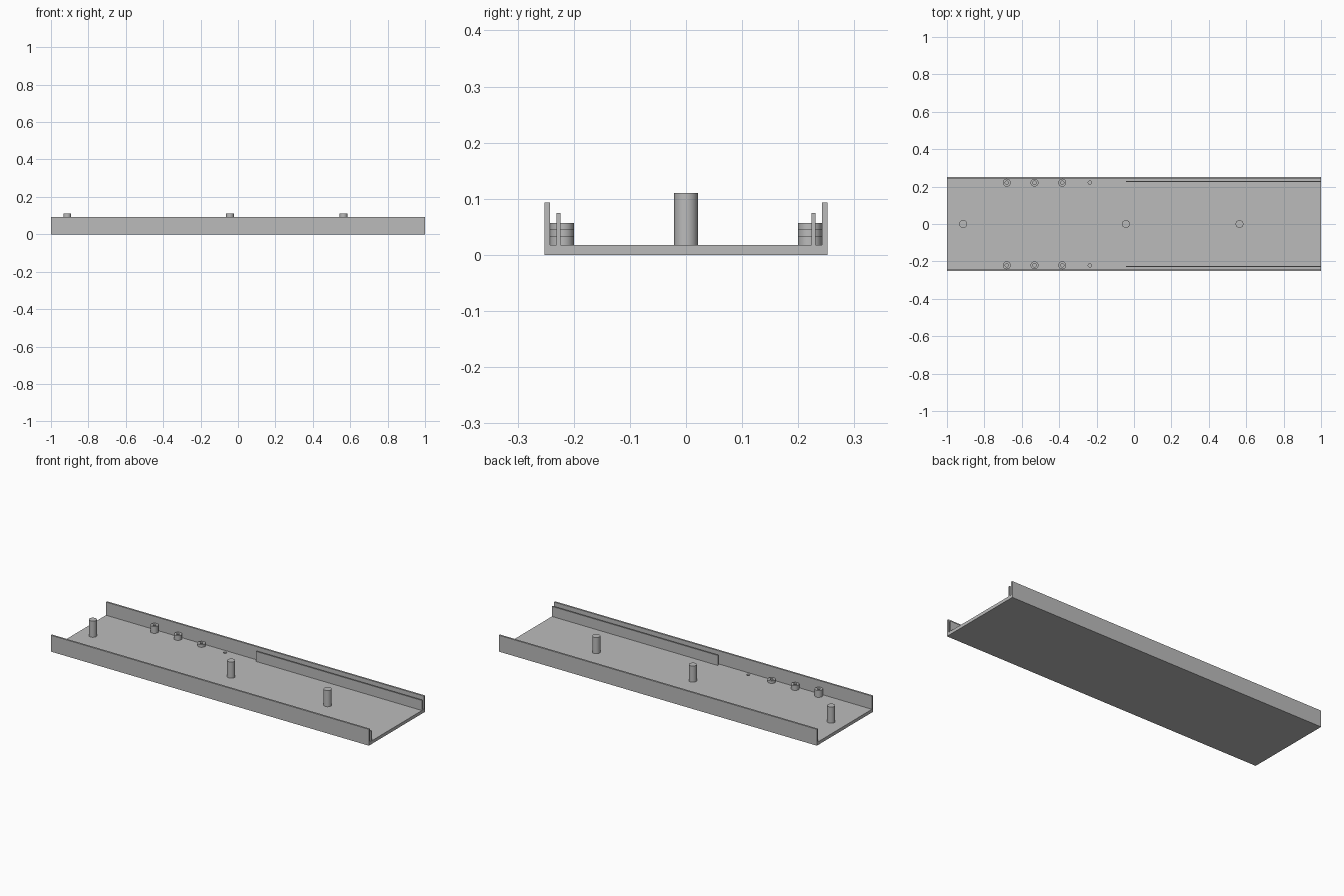
import bpy
import bmesh
from mathutils import Matrix, Vector

cube = bpy.data.objects.get("Cube")
if cube:
    bpy.data.objects.remove(cube, do_unlink=True)

grey = bpy.data.materials.new("plain grey")
grey.use_nodes = True
colour = (0.5, 0.5, 0.5, 1)
grey.diffuse_color = colour
grey.node_tree.nodes["Principled BSDF"].inputs["Base Color"].default_value = colour

FLOOR = 0.018
HALF_W = 0.2525
WALL_IN = 0.242
WALL_TOP = 0.093
ROW_Y = 0.221


def finish(name, bm):
    bmesh.ops.recalc_face_normals(bm, faces=bm.faces)
    mesh = bpy.data.meshes.new(name)
    bm.to_mesh(mesh)
    bm.free()
    mesh.materials.append(grey)
    obj = bpy.data.objects.new(name, mesh)
    bpy.context.collection.objects.link(obj)
    return obj


def extrude_profile(name, points, x0, x1):
    """Sweep a closed y-z profile along x."""
    bm = bmesh.new()
    face = bm.faces.new([bm.verts.new((x0, y, z)) for y, z in points])
    result = bmesh.ops.extrude_face_region(bm, geom=[face])
    verts = [g for g in result["geom"] if isinstance(g, bmesh.types.BMVert)]
    bmesh.ops.translate(bm, verts=verts, vec=(x1 - x0, 0, 0))
    return finish(name, bm)


def cylinder(name, x, y, radius, z0, z1):
    bm = bmesh.new()
    bmesh.ops.create_cone(bm, cap_ends=True, segments=40, radius1=radius, radius2=radius,
                          depth=z1 - z0, matrix=Matrix.Translation(Vector((x, y, (z0 + z1) / 2))))
    return finish(name, bm)


def smooth(obj):
    bpy.ops.object.select_all(action="DESELECT")
    obj.select_set(True)
    bpy.context.view_layer.objects.active = obj
    bpy.ops.object.shade_smooth_by_angle(angle=0.6)


def drill(target, cutter):
    cutter.hide_render = True
    cutter.hide_set(True)
    mod = target.modifiers.new(cutter.name, "BOOLEAN")
    mod.operation = "DIFFERENCE"
    mod.solver = "EXACT"
    mod.object = cutter


# Channel tray: floor with two upright side walls
tray = extrude_profile("tray", [
    (-HALF_W, 0), (HALF_W, 0), (HALF_W, WALL_TOP), (WALL_IN, WALL_TOP),
    (WALL_IN, FLOOR), (-WALL_IN, FLOOR), (-WALL_IN, WALL_TOP), (-HALF_W, WALL_TOP)], -1, 1)

# Centre line pins
for i, x in enumerate((-0.913, -0.043, 0.564)):
    smooth(cylinder(f"centre_pin_{i + 1}", x, 0, 0.021, FLOOR, 0.11))

for side, label in ((-1, "front"), (1, "back")):
    # Low rail beside the wall
    a, b = side * 0.224, side * 0.231
    extrude_profile(f"{label}_rail", [(a, FLOOR), (b, FLOOR), (b, 0.075), (a, 0.075)], -0.043, 1)

    # Stepped row of drilled bosses, ending in a plain floor hole
    for i in range(4):
        x = -0.68 + i * 0.148
        top = 0.057 - i * 0.012
        hole = cylinder(f"{label}_hole_cutter_{i + 1}", x, side * ROW_Y, 0.009, 0.006, 0.08)
        drill(tray, hole)
        if i < 3:
            boss = cylinder(f"{label}_boss_{i + 1}", x, side * ROW_Y, 0.021, FLOOR, top)
            drill(boss, hole)
            smooth(boss)
